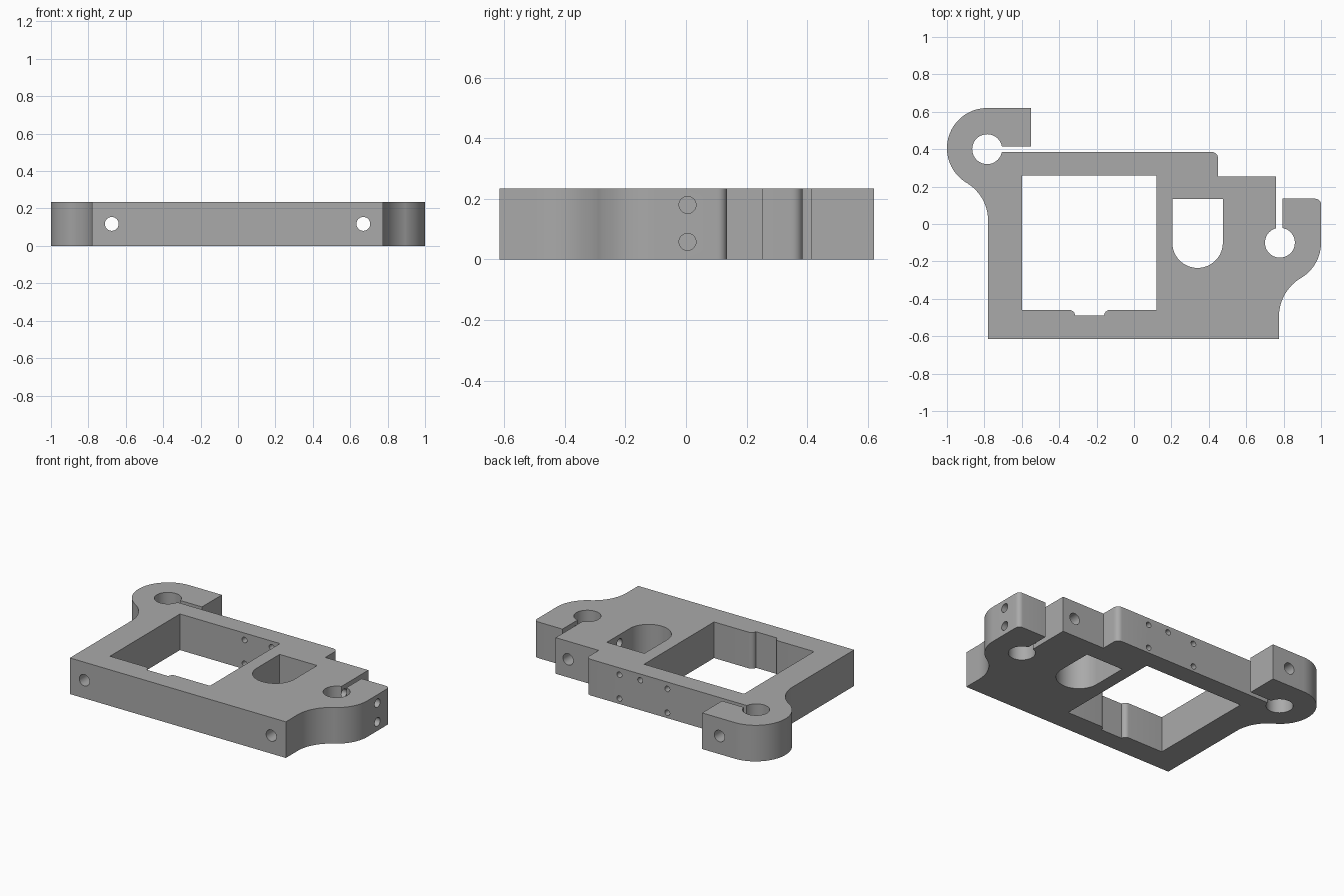
import bpy, bmesh
from math import sin, cos, radians, pi
from mathutils import Matrix

cube = bpy.data.objects.get("Cube")
if cube:
    bpy.data.objects.remove(cube)

H = 0.235  # plate thickness

grey = bpy.data.materials.new("machined_grey")
grey.use_nodes = True
grey.diffuse_color = (0.40, 0.40, 0.40, 1)
grey.node_tree.nodes["Principled BSDF"].inputs["Base Color"].default_value = (0.40, 0.40, 0.40, 1)


def arc(cx, cy, r, start, end, steps=12):
    """Points on a circle, angles in degrees."""
    angles = [radians(start + (end - start) * i / steps) for i in range(steps + 1)]
    return [(cx + r * cos(a), cy + r * sin(a)) for a in angles]


def prism(name, points, z0, z1):
    """Extrude a closed outline between two heights."""
    bm = bmesh.new()
    face = bm.faces.new([bm.verts.new((x, y, z0)) for x, y in points])
    top = bmesh.ops.extrude_face_region(bm, geom=[face])["geom"]
    verts = [v for v in top if isinstance(v, bmesh.types.BMVert)]
    bmesh.ops.translate(bm, verts=verts, vec=(0, 0, z1 - z0))
    bmesh.ops.recalc_face_normals(bm, faces=bm.faces)
    return finish(name, bm)


def drill(name, axis, centre, radius, length):
    """Round cutter along the x or y axis."""
    bm = bmesh.new()
    turn = Matrix.Rotation(pi / 2, 4, "Y" if axis == "X" else "X")
    bmesh.ops.create_cone(bm, cap_ends=True, segments=32, radius1=radius, radius2=radius,
                          depth=length, matrix=Matrix.Translation(centre) @ turn)
    return finish(name, bm)


def finish(name, bm):
    mesh = bpy.data.meshes.new(name)
    bm.to_mesh(mesh)
    bm.free()
    mesh.materials.append(grey)
    obj = bpy.data.objects.new(name, mesh)
    bpy.context.collection.objects.link(obj)
    return obj


# Plate outline, counterclockwise, with both split clamps
outline = [(-0.78, -0.615), (0.775, -0.615)]
outline += arc(1.015, -0.495, 0.24, 180, 120.7)          # right clamp neck
outline += arc(0.78, -0.1, 0.22, -58, 0, 16)             # right clamp body
outline += arc(0.97, 0.105, 0.03, 0, 90, 6)
outline += [(0.795, 0.135)]
outline += arc(0.78, -0.1, 0.08, 79.2, -255.5, 40)       # right clamp bore
outline += [(0.76, 0.255), (0.45, 0.255)]
outline += arc(0.415, 0.35, 0.035, 0, 90, 6)
outline += arc(-0.785, 0.4, 0.08, -10.8, -349.2, 40)     # left clamp bore
outline += [(-0.55, 0.415), (-0.55, 0.62)]
outline += arc(-0.785, 0.405, 0.215, 90, 239, 36)        # left clamp body
outline += arc(-1.015, 0.018, 0.235, 58.5, 0)            # left clamp neck
plate = prism("mounting_plate", outline, 0, H)

# Square window with a rounded-edge notch, and the D-shaped opening
window = [(-0.6, 0.26), (-0.6, -0.46)]
window += arc(-0.345, -0.49, 0.03, 90, 0, 6) + arc(-0.13, -0.49, 0.03, 180, 90, 6)
window += [(0.12, -0.46), (0.12, 0.26)]
slot = [(0.475, 0.135), (0.205, 0.135)] + arc(0.34, -0.1, 0.135, 180, 360, 32)
cutters = [prism("window_cutter", window, -0.1, H + 0.1),
           prism("slot_cutter", slot, -0.1, H + 0.1)]

# Long bolt holes from front to back
for x in (-0.675, 0.67):
    cutters.append(drill("bolt_cutter", "Y", (x, 0, H / 2), 0.037, 1.6))
# Clamp screw holes from the side into the D-shaped opening
for z in (0.058, 0.18):
    cutters.append(drill("screw_cutter", "X", (0.75, 0.005, z), 0.028, 0.7))
# Small holes through the back wall
for x, z in ((-0.135, 0.035), (-0.135, 0.19), (0.06, 0.195), (0.21, 0.035), (0.21, 0.19)):
    cutters.append(drill("pin_cutter", "Y", (x, 0.33, z), 0.018, 0.18))

bpy.context.view_layer.objects.active = plate
plate.select_set(True)
for cutter in cutters:
    cutter.hide_render = True
    cut = plate.modifiers.new("cut", "BOOLEAN")
    cut.operation = "DIFFERENCE"
    cut.solver = "EXACT"
    cut.object = cutter
    bpy.ops.object.modifier_apply(modifier=cut.name)
    bpy.data.objects.remove(cutter)

bpy.ops.object.shade_smooth_by_angle(angle=radians(30))
